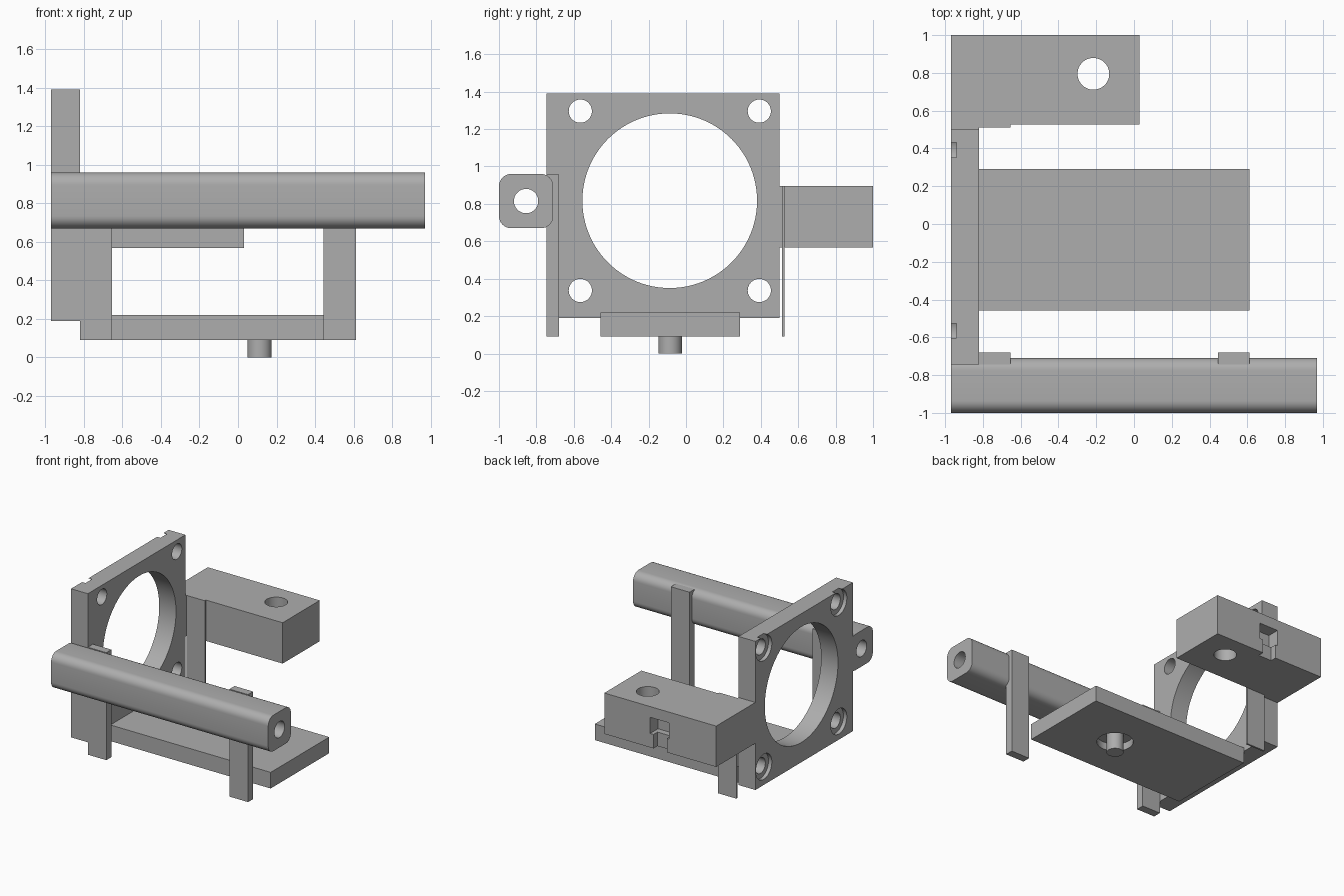
import bpy, bmesh, math
from mathutils import Matrix, Vector

cube = bpy.data.objects.get("Cube")
if cube:
    bpy.data.objects.remove(cube, do_unlink=True)

grey = bpy.data.materials.new("plain grey")
grey.use_nodes = True
colour = (0.42, 0.42, 0.42, 1)
grey.diffuse_color = colour
grey.node_tree.nodes["Principled BSDF"].inputs["Base Color"].default_value = colour


def finish(name, bm):
    mesh = bpy.data.meshes.new(name)
    bm.to_mesh(mesh)
    bm.free()
    mesh.materials.append(grey)
    obj = bpy.data.objects.new(name, mesh)
    bpy.context.collection.objects.link(obj)
    return obj


def box(name, x, y, z, round_x=0):
    """Box between ranges; round_x rounds the edges running along x."""
    bm = bmesh.new()
    bmesh.ops.create_cube(bm, size=1)
    for v in bm.verts:
        v.co = Vector([(r[0] + r[1]) / 2 + c * (r[1] - r[0])
                       for c, r in zip(v.co, (x, y, z))])
    if round_x:
        edges = [e for e in bm.edges
                 if abs(e.verts[0].co.x - e.verts[1].co.x) > 0.1]
        bmesh.ops.bevel(bm, geom=edges, offset=round_x, segments=8,
                        profile=0.5, affect='EDGES')
    return finish(name, bm)


def cylinder(name, centre, radius, length, axis="Z", sides=48):
    bm = bmesh.new()
    turn = Matrix.Rotation(math.pi / 2, 4, 'Y') if axis == "X" else Matrix()
    bmesh.ops.create_cone(bm, cap_ends=True, segments=sides, radius1=radius,
                          radius2=radius, depth=length,
                          matrix=Matrix.Translation(centre) @ turn)
    return finish(name, bm)


def activate(obj):
    bpy.ops.object.select_all(action='DESELECT')
    obj.select_set(True)
    bpy.context.view_layer.objects.active = obj


def cut(obj, *cutters):
    activate(obj)
    for cutter in cutters:
        mod = obj.modifiers.new("cut", 'BOOLEAN')
        mod.operation = 'DIFFERENCE'
        mod.solver = 'EXACT'
        mod.object = cutter
        bpy.ops.object.modifier_apply(modifier=mod.name)
        bpy.data.objects.remove(cutter, do_unlink=True)


def smooth(obj):
    activate(obj)
    bpy.ops.object.shade_smooth_by_angle(angle=math.radians(30))


LEFT, INNER = -0.97, -0.82   # outer and inner faces of the fan plate

# Fan plate with airflow opening, screw holes and shallow outer counterbores
plate = box("fan_plate", (LEFT, INNER), (-0.745, 0.50), (0.19, 1.39))
cut(plate, cylinder("opening", (-0.9, -0.087, 0.817), 0.467, 1, "X", 96))
for y in (-0.565, 0.392):
    for z in (0.337, 1.296):
        cut(plate,
            cylinder("screw_hole", (-0.9, y, z), 0.062, 1, "X"),
            cylinder("counterbore", (LEFT, y, z), 0.102, 0.06, "X"))
smooth(plate)

# Rounded front bar with a bore along it
bar = box("front_bar", (LEFT, 0.97), (-1, -0.71), (0.67, 0.96), round_x=0.065)
cut(bar, cylinder("bore", (0, -0.855, 0.815), 0.065, 3, "X"))
smooth(bar)

# Straps hanging from the front bar, and the thin rear strap
for name, x in (("left_front_strap", (0.445, 0.612)),
                ("right_front_strap", (INNER, -0.655))):
    box(name, x, (-0.745, -0.68), (0.09, 0.958))
box("rear_strap", (INNER, -0.655), (0.512, 0.527), (0.09, 0.897))

# Base platform with a pocket underneath and a peg in it
base = box("base_platform", (INNER, 0.612), (-0.457, 0.29), (0.09, 0.22))
cut(base, cylinder("pocket", (0.112, -0.085, 0.07), 0.135, 0.16))
smooth(base)
smooth(cylinder("base_peg", (0.112, -0.085, 0.08), 0.063, 0.16))

# Rear block with a vertical hole and a stepped notch in its back face
block = box("rear_block", (LEFT, 0.03), (0.527, 1), (0.567, 0.897))
cut(block,
    cylinder("block_hole", (-0.215, 0.795, 0.7), 0.084, 1),
    box("notch", (-0.55, -0.38), (0.9, 1.1), (0.68, 0.81)),
    box("slot", (-0.53, -0.41), (0.95, 1.1), (0.5, 0.70)))
smooth(block)
box("block_joint", (LEFT, INNER), (0.50, 0.527), (0.567, 0.897))
